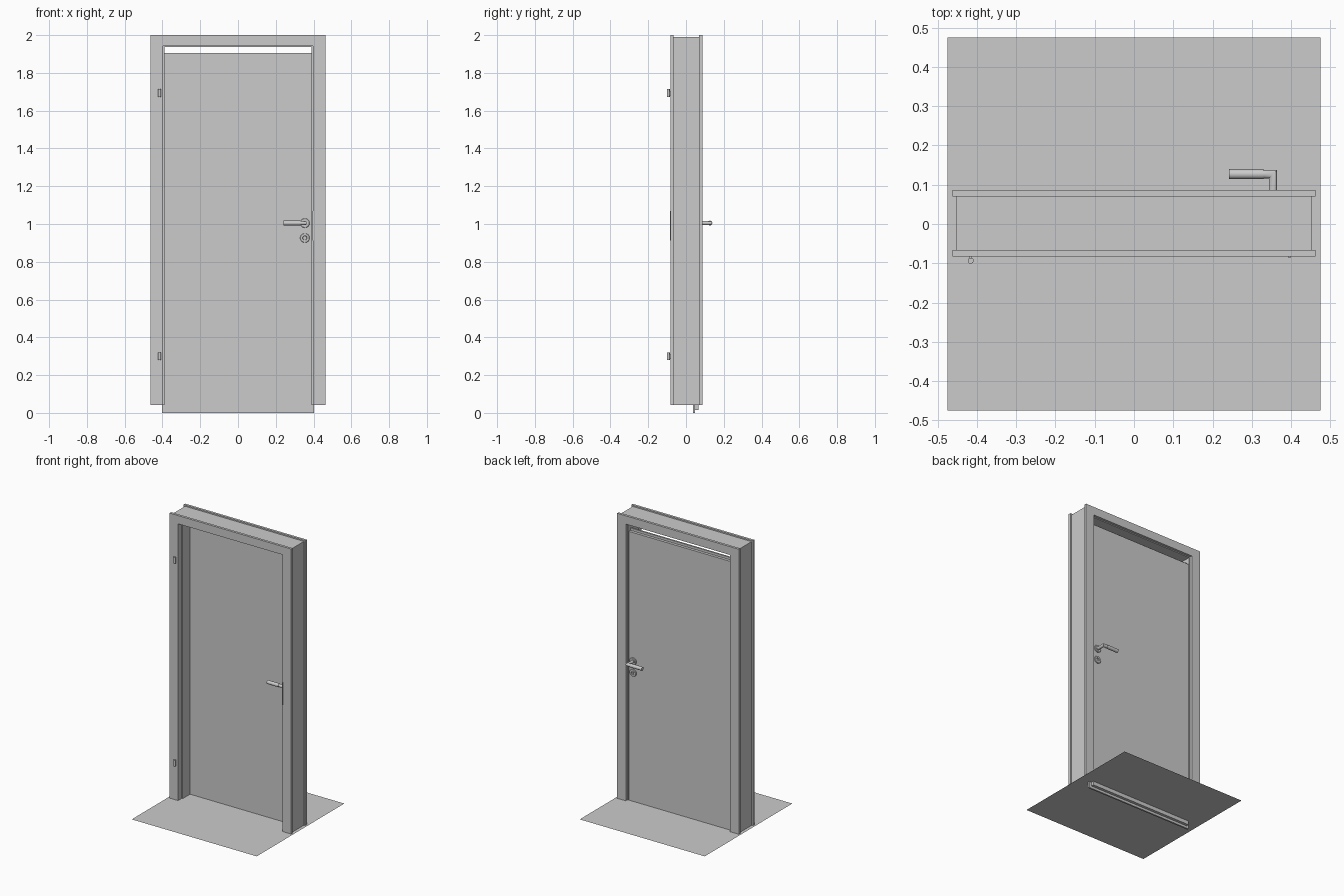
import bpy, bmesh, math
from mathutils import Vector, Matrix

if "Cube" in bpy.data.objects:
    bpy.data.objects.remove(bpy.data.objects["Cube"])

FLOOR_Z = 0.042


def make_object(name, bm, smooth=False):
    bmesh.ops.recalc_face_normals(bm, faces=bm.faces[:])
    mesh = bpy.data.meshes.new(name)
    bm.to_mesh(mesh)
    bm.free()
    ob = bpy.data.objects.new(name, mesh)
    bpy.context.collection.objects.link(ob)
    if smooth:
        bpy.ops.object.select_all(action='DESELECT')
        ob.select_set(True)
        bpy.context.view_layer.objects.active = ob
        bpy.ops.object.shade_smooth_by_angle(angle=math.radians(35))
    return ob


def add_box(bm, lo, hi):
    lo, hi = Vector(lo), Vector(hi)
    mat = Matrix.Translation((lo + hi) / 2) @ Matrix.Diagonal((hi - lo).to_4d())
    mat[3][3] = 1
    bmesh.ops.create_cube(bm, size=1, matrix=mat)


def add_rod(bm, a, b, r, seg=24):
    a, b = Vector(a), Vector(b)
    rot = (b - a).to_track_quat('Z', 'Y').to_matrix().to_4x4()
    bmesh.ops.create_cone(bm, cap_ends=True, segments=seg, radius1=r, radius2=r,
                          depth=(b - a).length,
                          matrix=Matrix.Translation((a + b) / 2) @ rot)


def add_lathe(bm, centre, profile, side, seg=32):
    """Spin (radius, height) profile about the y axis."""
    rings = []
    for r, h in profile:
        rings.append([bm.verts.new((centre[0] + r * math.cos(2 * math.pi * i / seg),
                                    centre[1] + side * h,
                                    centre[2] + r * math.sin(2 * math.pi * i / seg)))
                      for i in range(seg)])
    for p, q in zip(rings, rings[1:]):
        for i in range(seg):
            j = (i + 1) % seg
            bm.faces.new((p[i], p[j], q[j], q[i]))
    bm.faces.new(rings[-1])
    bm.faces.new(rings[0])


# Frame: one jamb and architrave section mitred around the opening
section = [(.007, -.083), (.072, -.083), (.072, -.066), (.062, -.066),
           (.062, .070), (.072, .070), (.072, .087), (.007, .087),
           (.007, .070), (0, .070), (0, -.045), (.007, -.045)]
bm = bmesh.new()
loops = []
for sx, top in ((-1, False), (-1, True), (1, True), (1, False)):
    loops.append([bm.verts.new((sx * (.39 + d), y,
                                1.937 + d * .875 if top else FLOOR_Z))
                  for d, y in section])
n = len(section)
for p, q in zip(loops, loops[1:]):
    for i in range(n):
        j = (i + 1) % n
        bm.faces.new((p[i], p[j], q[j], q[i]))
bm.faces.new(loops[0])
bm.faces.new(loops[-1])
make_object("door_frame", bm)

# Rebated door leaf, extruded from a stepped section (wide front, narrow back)
bm = bmesh.new()
outlines = []
for inset, y in ((0, .037), (0, .048), (.016, .048), (.016, .067)):
    x, z0, z1 = .403 - inset, inset, 1.904 - inset
    outlines.append([bm.verts.new(c) for c in
                     ((-x, y, z0), (x, y, z0), (x, y, z1), (-x, y, z1))])
for p, q in zip(outlines, outlines[1:]):
    for i in range(4):
        j = (i + 1) % 4
        bm.faces.new((p[i], p[j], q[j], q[i]))
bm.faces.new(outlines[0])
bm.faces.new(outlines[-1])
make_object("door_leaf", bm)

# Lever handles and rosettes on both faces
HX, HZ, KZ = .354, 1.005, .926
for label, face_y, s in (("front", .037, -1), ("back", .067, 1)):
    arm_y = face_y + s * .060
    # mitred neck: post out of the door, turning into the lever
    bm = bmesh.new()
    seg, r = 24, .0105
    rings = [[], [], []]
    for i in range(seg):
        a = 2 * math.pi * i / seg
        u, w = r * math.cos(a), r * math.sin(a)
        rings[0].append(bm.verts.new((HX + u, face_y, HZ + w)))
        rings[1].append(bm.verts.new((HX + u, arm_y + s * u, HZ + w)))
        rings[2].append(bm.verts.new((.328, arm_y + s * u, HZ + w)))
    for p, q in zip(rings, rings[1:]):
        for i in range(seg):
            j = (i + 1) % seg
            bm.faces.new((p[i], p[j], q[j], q[i]))
    bm.faces.new(rings[0])
    bm.faces.new(rings[-1])
    make_object(label + "_handle_neck", bm, True)

    bm = bmesh.new()
    add_rod(bm, (.242, arm_y, HZ), (.330, arm_y, HZ), .0125)
    make_object(label + "_handle_grip", bm, True)

    bm = bmesh.new()
    add_lathe(bm, (HX, face_y, HZ),
              [(.025, 0), (.025, .005), (.023, .007), (.014, .007), (.014, .010)], s)
    make_object(label + "_handle_rosette", bm, True)

    bm = bmesh.new()
    add_lathe(bm, (HX, face_y, KZ),
              [(.025, 0), (.025, .005), (.023, .007), (.012, .007), (.010, .001)], s)
    make_object(label + "_key_rosette", bm, True)

    # lock cylinder inside the key rosette
    bm = bmesh.new()
    add_rod(bm, (HX, face_y, KZ + .002), (HX, face_y + s * .005, KZ + .002), .0055)
    add_box(bm, (HX - .002, min(face_y, face_y + s * .005), KZ - .009),
            (HX + .002, max(face_y, face_y + s * .005), KZ))
    make_object(label + "_lock_cylinder", bm, True)

# Hinges: knuckle with a small tab into the frame
for label, z in (("lower", .30), ("upper", 1.693)):
    bm = bmesh.new()
    add_rod(bm, (-.416, -.0935, z - .021), (-.416, -.0935, z + .021), .0075)
    add_box(bm, (-.419, -.0935, z - .014), (-.413, -.080, z + .008))
    make_object(label + "_hinge", bm, True)

# Strike plate in the lock-side rebate
bm = bmesh.new()
add_box(bm, (.394, -.086, .912), (.399, -.045, 1.068))
make_object("strike_plate", bm)

# Thin floor sheet
bm = bmesh.new()
bmesh.ops.create_grid(bm, x_segments=1, y_segments=1, size=.475,
                      matrix=Matrix.Translation((0, 0, FLOOR_Z)))
make_object("floor_sheet", bm)
